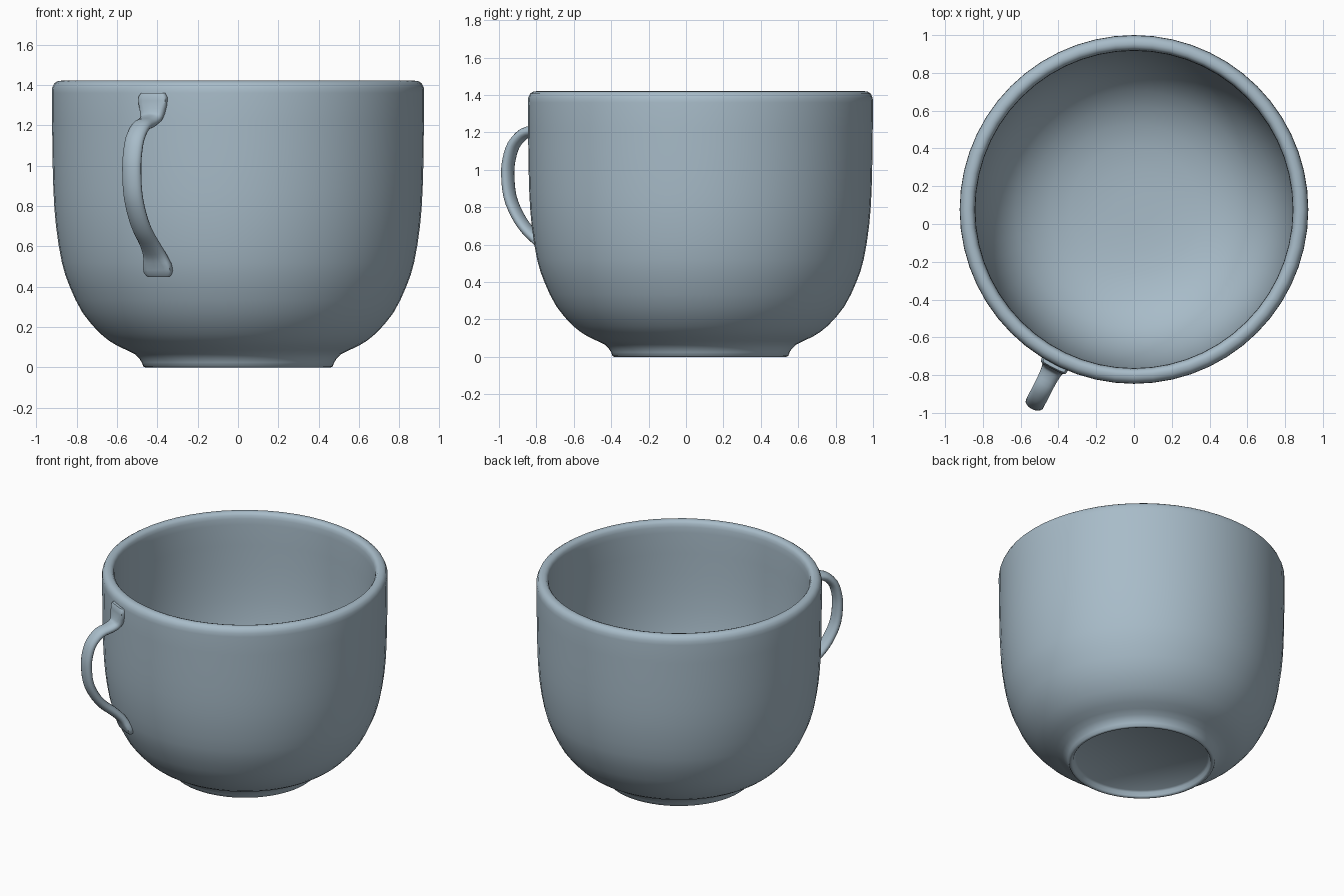
import bpy, bmesh, math
from mathutils import Vector

cube = bpy.data.objects.get("Cube")
if cube:
    bpy.data.objects.remove(cube, do_unlink=True)

CENTRE = Vector((0, 0.077, 0))
SEGMENTS = 56

glaze = bpy.data.materials.new("blue grey glaze")
glaze.use_nodes = True
colour = (0.39, 0.50, 0.58, 1)
glaze.diffuse_color = colour
glaze.node_tree.nodes["Principled BSDF"].inputs["Base Color"].default_value = colour


def finish(name, bm, angle):
    bmesh.ops.recalc_face_normals(bm, faces=bm.faces)
    mesh = bpy.data.meshes.new(name)
    bm.to_mesh(mesh)
    bm.free()
    obj = bpy.data.objects.new(name, mesh)
    obj.location = CENTRE
    mesh.materials.append(glaze)
    bpy.context.collection.objects.link(obj)
    bpy.ops.object.select_all(action='DESELECT')
    obj.select_set(True)
    bpy.context.view_layer.objects.active = obj
    bpy.ops.object.shade_smooth_by_angle(angle=math.radians(angle))
    return obj


def smooth_path(points, steps):
    """Catmull-Rom curve through the points."""
    pts = [Vector(p) for p in points]
    pts = [2 * pts[0] - pts[1]] + pts + [2 * pts[-1] - pts[-2]]
    out = []
    for a, b, c, d in zip(pts, pts[1:], pts[2:], pts[3:]):
        for i in range(steps):
            t = i / steps
            out.append(0.5 * (2 * b + (c - a) * t + (2 * a - 5 * b + 4 * c - d) * t ** 2
                              + (3 * b - a - 3 * c + d) * t ** 3))
    return out + [pts[-2]]


# Cup body: underside recess, foot, outer wall, rim and inner bowl (radius, height)
foot = [(0, .04), (.425, .04), (.437, .03), (.443, .01), (.45, .002), (.46, 0), (.47, .005)]
wall = smooth_path([(.477, .025), (.51, .065), (.60, .108), (.68, .165), (.77, .27),
                    (.834, .40), (.873, .52), (.902, .70), (.915, .88), (.92, 1.1),
                    (.923, 1.36)], 2)
rim = [(.921, 1.385), (.911, 1.407), (.895, 1.418), (.875, 1.421), (.858, 1.416),
       (.847, 1.402), (.842, 1.38)]
bowl = smooth_path([(.84, 1.34), (.84, 1.05), (.83, .80), (.80, .58), (.74, .40),
                    (.63, .25), (.45, .145), (.22, .105), (0, .1)], 2)
bm = bmesh.new()
verts = [bm.verts.new((p[0], 0, p[1])) for p in foot + wall + rim + bowl]
edges = [bm.edges.new(pair) for pair in zip(verts, verts[1:])]
bmesh.ops.spin(bm, geom=verts + edges, cent=(0, 0, 0), axis=(0, 0, 1),
               angle=math.tau, steps=SEGMENTS)
bmesh.ops.remove_doubles(bm, verts=bm.verts, dist=0.0005)
finish("cup_body", bm, 50)

# Handle: rounded strap swept along an ear-shaped path, flaring into flat pads
path = smooth_path([(.922, 1.36), (.925, 1.30), (.942, 1.24), (.99, 1.213), (1.06, 1.193),
                    (1.12, 1.135), (1.148, 1.06), (1.157, .98), (1.144, .86), (1.10, .76),
                    (1.04, .68), (.965, .615), (.91, .56), (.882, .51), (.858, .455)], 3)
outward = Vector((-.455, -.89, 0)).normalized()
side = Vector((-outward.y, outward.x, 0))
up = Vector((0, 0, 1))
SIDES = 16
bm = bmesh.new()
rings = []
for i, p in enumerate(path):
    d = (path[min(i + 1, len(path) - 1)] - path[max(i - 1, 0)]).normalized()
    normal = outward * -d.y + up * d.x
    t = i / (len(path) - 1)
    end = max(0, abs(2 * t - 1) - .45) / .55      # 0 mid-strap, 1 at the pads
    flare = min(1, end * 1.3) ** 2
    half_width = .051 + .026 * flare
    half_thick = .030 - .004 * flare
    if i in (0, len(path) - 1):
        half_width *= .85
        half_thick *= .7
    power = 1 - .5 * flare                        # rounder mid-strap, boxier pads
    ring = []
    for k in range(SIDES):
        a = math.tau * k / SIDES
        c, s = math.cos(a), math.sin(a)
        c = math.copysign(abs(c) ** power, c)
        s = math.copysign(abs(s) ** power, s)
        ring.append(bm.verts.new(outward * p.x + up * p.y
                                 + side * half_width * c + normal * half_thick * s))
    rings.append(ring)
for a, b in zip(rings, rings[1:]):
    for k in range(SIDES):
        n = (k + 1) % SIDES
        bm.faces.new((a[k], a[n], b[n], b[k]))
bm.faces.new(rings[0])
bm.faces.new(rings[-1])
finish("handle", bm, 45)
